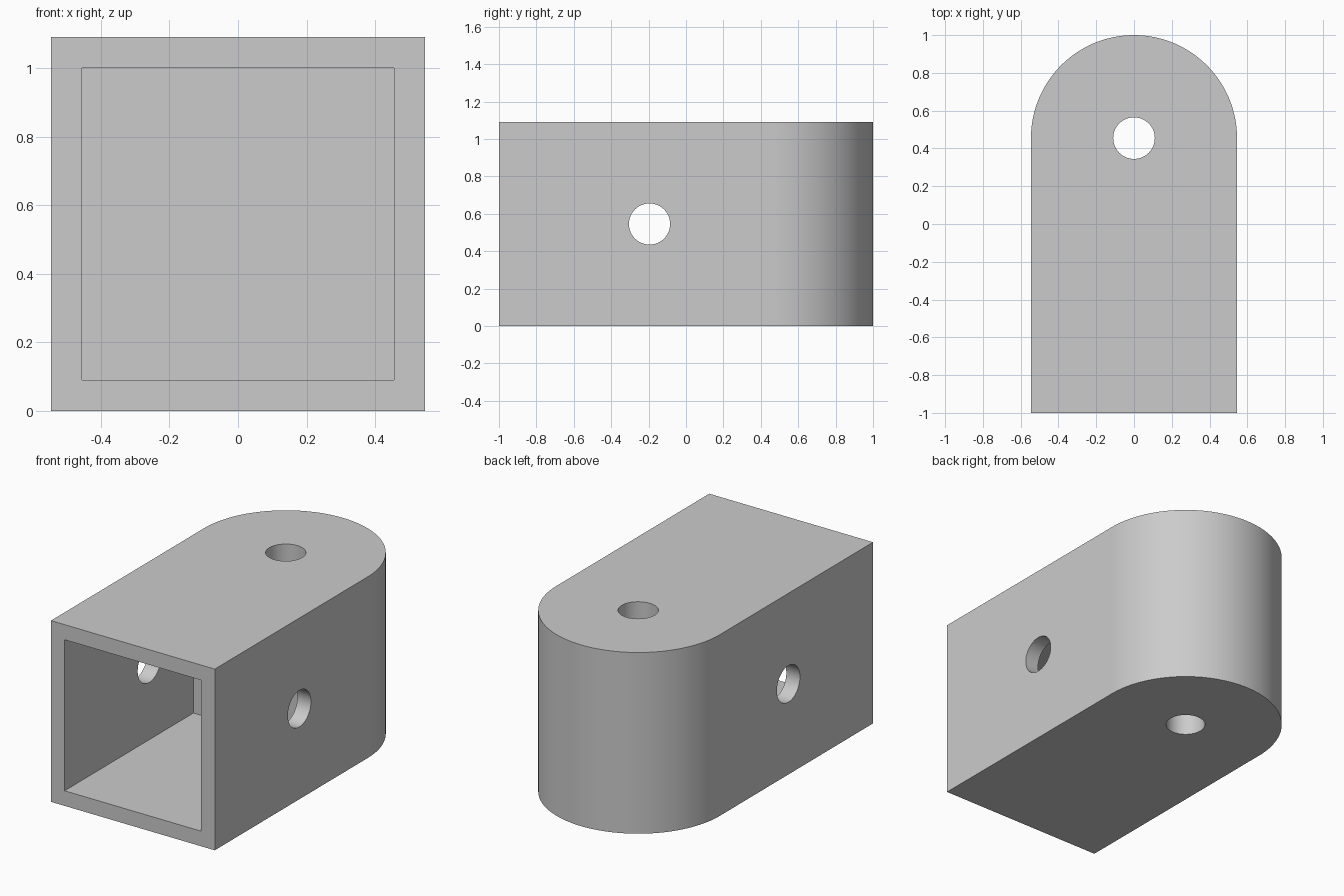
import bpy, bmesh
from math import pi, sin, cos, radians

default = bpy.data.objects.get("Cube")
if default:
    bpy.data.objects.remove(default, do_unlink=True)

R = 6 / 11            # half width and radius of the rounded end
H = 2 * R             # height
WALL = 1 / 11         # thickness of the pocket walls
HOLE = 0.11           # pin hole radius
ARC_Y = 1 - R         # centre of the rounded end
POCKET_END = 0.225

grey = bpy.data.materials.new("light grey")
grey.use_nodes = True
grey.diffuse_color = (0.6, 0.6, 0.6, 1)
grey.node_tree.nodes["Principled BSDF"].inputs["Base Color"].default_value = (0.6, 0.6, 0.6, 1)


def cut(body, cutter):
    """Subtract the cutter from the body and remove it."""
    cutter.hide_render = True
    mod = body.modifiers.new("cut", 'BOOLEAN')
    mod.operation = 'DIFFERENCE'
    mod.solver = 'EXACT'
    mod.object = cutter
    bpy.ops.object.select_all(action='DESELECT')
    body.select_set(True)
    bpy.context.view_layer.objects.active = body
    bpy.ops.object.modifier_apply(modifier=mod.name)
    bpy.data.objects.remove(cutter, do_unlink=True)


def pin_cutter(location, rotation):
    bpy.ops.mesh.primitive_cylinder_add(vertices=64, radius=HOLE, depth=2,
                                        location=location, rotation=rotation)
    return bpy.context.object


# Block with one rounded end, extruded from its plan outline
steps = 96
outline = [(-R, -1), (R, -1)]
outline += [(R * cos(pi * i / steps), ARC_Y + R * sin(pi * i / steps))
            for i in range(steps + 1)]
bm = bmesh.new()
base = bm.faces.new([bm.verts.new((x, y, 0)) for x, y in outline])
top = bmesh.ops.extrude_face_region(bm, geom=[base])
bmesh.ops.translate(bm, vec=(0, 0, H),
                    verts=[g for g in top["geom"] if isinstance(g, bmesh.types.BMVert)])
bmesh.ops.recalc_face_normals(bm, faces=bm.faces)
mesh = bpy.data.meshes.new("socket_block")
bm.to_mesh(mesh)
bm.free()
block = bpy.data.objects.new("socket_block", mesh)
bpy.context.collection.objects.link(block)
mesh.materials.append(grey)

# Square pocket open at the front
front = -1.2
bpy.ops.mesh.primitive_cube_add(size=1, location=(0, (front + POCKET_END) / 2, H / 2))
pocket = bpy.context.object
pocket.scale = (H - 2 * WALL, POCKET_END - front, H - 2 * WALL)
bpy.context.view_layer.update()
cut(block, pocket)

# Vertical pin hole through the rounded end, cross pin hole through the side walls
cut(block, pin_cutter((0, ARC_Y, H / 2), (0, 0, 0)))
cut(block, pin_cutter((0, -0.195, H / 2), (0, pi / 2, 0)))

bpy.ops.object.select_all(action='DESELECT')
block.select_set(True)
bpy.context.view_layer.objects.active = block
bpy.ops.object.shade_smooth_by_angle(angle=radians(30))
